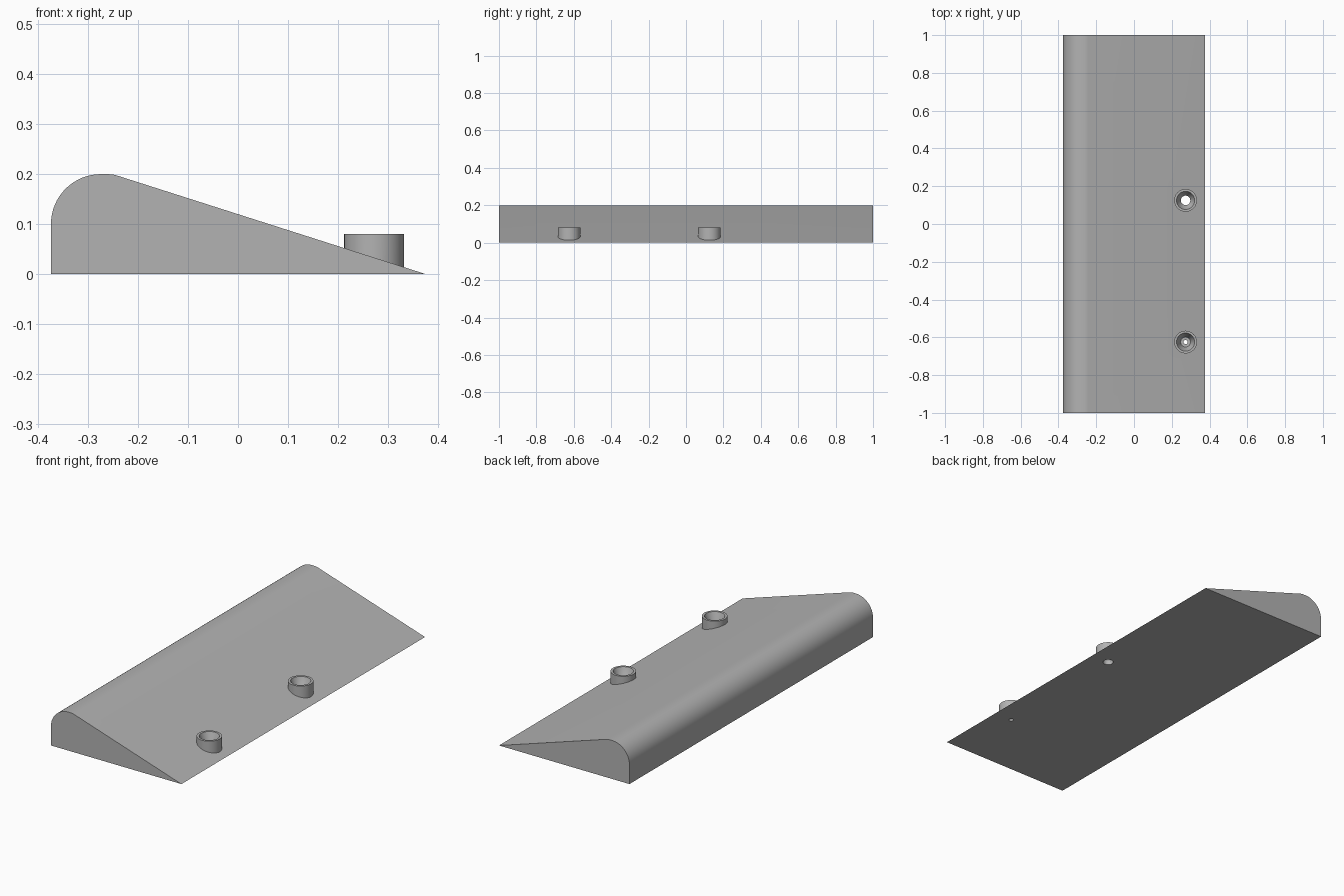
import bpy, bmesh, math

cube = bpy.data.objects.get("Cube")
if cube:
    bpy.data.objects.remove(cube)

grey = bpy.data.materials.new("plain_grey")
grey.use_nodes = True
colour = (0.45, 0.45, 0.45, 1)
grey.diffuse_color = colour
grey.node_tree.nodes["Principled BSDF"].inputs["Base Color"].default_value = colour


def make_object(name, bm):
    bmesh.ops.recalc_face_normals(bm, faces=bm.faces)
    mesh = bpy.data.meshes.new(name)
    bm.to_mesh(mesh)
    bm.free()
    mesh.materials.append(grey)
    obj = bpy.data.objects.new(name, mesh)
    bpy.context.collection.objects.link(obj)
    return obj


def lathe(name, profile, x, y, sides=48):
    """Closed solid turned about a vertical axis from (radius, z) pairs."""
    bm = bmesh.new()
    rings = []
    for r, z in profile:
        rings.append([bm.verts.new((x + r * math.cos(math.tau * i / sides),
                                    y + r * math.sin(math.tau * i / sides), z))
                      for i in range(sides)])
    for a, b in zip(rings, rings[1:]):
        for i in range(sides):
            j = (i + 1) % sides
            bm.faces.new((a[i], a[j], b[j], b[i]))
    bm.faces.new(rings[0])
    bm.faces.new(rings[-1])
    return make_object(name, bm)


def combine(target, tool, operation):
    mod = target.modifiers.new(operation.lower(), 'BOOLEAN')
    mod.operation, mod.solver, mod.object = operation, 'EXACT', tool
    bpy.context.view_layer.objects.active = target
    bpy.ops.object.modifier_apply(modifier=mod.name)
    bpy.data.objects.remove(tool)


# Wedge body: sloped top with a rounded back edge
radius, height = 0.1, 0.2
profile = [(-0.375, 0), (0.375, 0), (-0.242, 0.197), (-0.25, 0.199), (-0.26, height)]
for i in range(17):
    a = math.pi / 2 * (1 + i / 16)
    profile.append((-0.275 + radius * math.cos(a), 0.1 + radius * math.sin(a)))
bm = bmesh.new()
end = bm.faces.new([bm.verts.new((x, -1, z)) for x, z in profile])
extruded = bmesh.ops.extrude_face_region(bm, geom=[end])["geom"]
bmesh.ops.translate(bm, vec=(0, 2, 0),
                    verts=[v for v in extruded if isinstance(v, bmesh.types.BMVert)])
body = make_object("wedge_body", bm)

# Screw bosses with countersunk through holes
boss_x, boss_top = 0.273, 0.08
for y, hole in ((0.125, 0.025), (-0.625, 0.011)):
    boss = lathe("screw_boss", [(0.06, 0.004), (0.06, boss_top)], boss_x, y)
    combine(body, boss, 'UNION')
    cutter = lathe("countersink_cutter",
                   [(hole, -0.02), (hole, 0.02), (0.026, 0.021),
                    (0.048, boss_top), (0.048, 0.1)], boss_x, y)
    combine(body, cutter, 'DIFFERENCE')

bpy.ops.object.select_all(action='DESELECT')
body.select_set(True)
bpy.context.view_layer.objects.active = body
bpy.ops.object.shade_smooth_by_angle(angle=math.radians(25))
